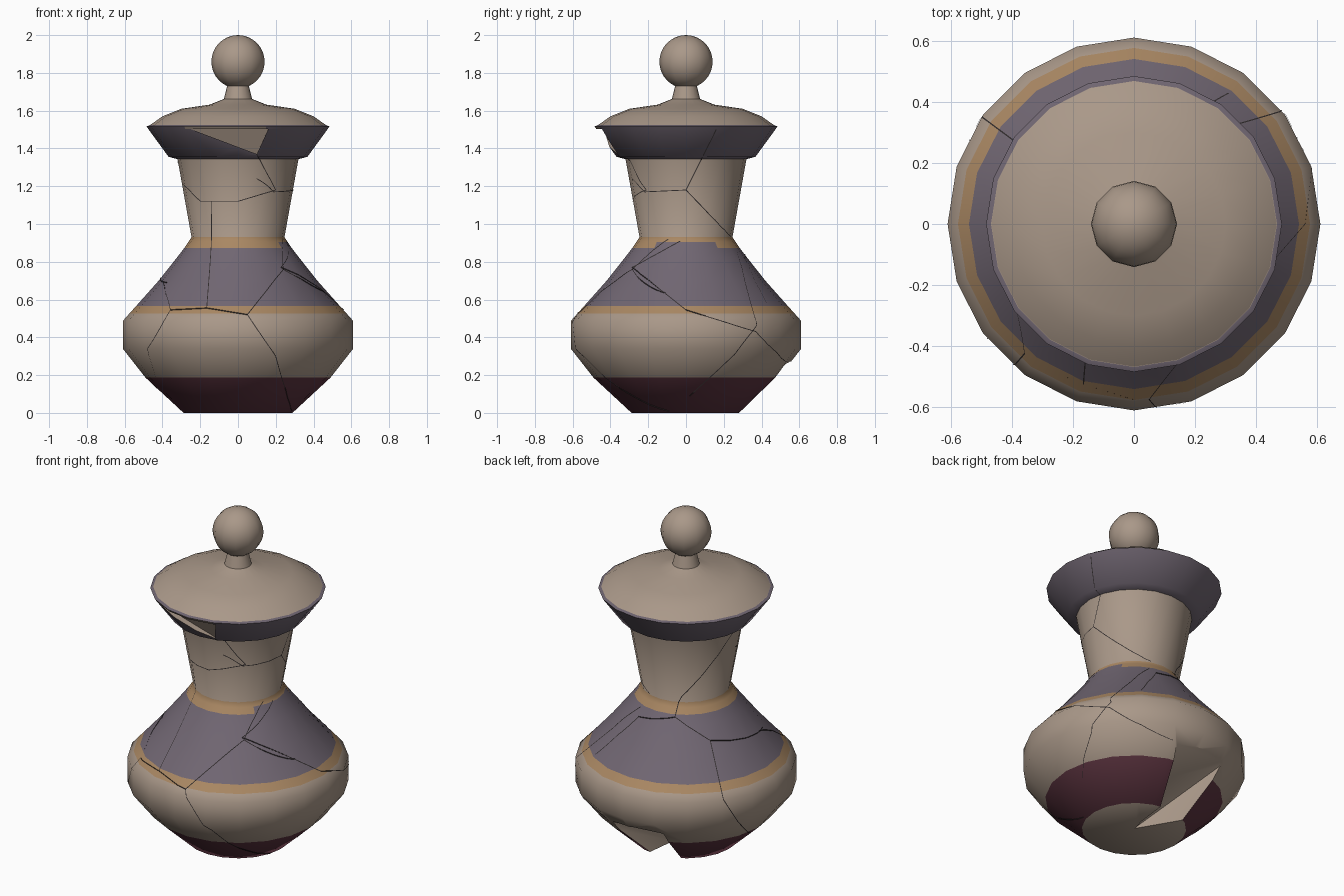
import bpy, bmesh, math
from mathutils import Vector

if "Cube" in bpy.data.objects:
    bpy.data.objects.remove(bpy.data.objects["Cube"])

N = 20  # sides of the turned body


def material(name, col):
    m = bpy.data.materials.new(name)
    m.diffuse_color = (*col, 1)
    m.use_nodes = True
    m.node_tree.nodes["Principled BSDF"].inputs["Base Color"].default_value = m.diffuse_color
    return m


TAN, PURPLE, ORANGE, MAROON = range(4)
mats = [material("tan clay", (0.40, 0.315, 0.25)),
        material("purple glaze", (0.165, 0.135, 0.17)),
        material("orange band", (0.40, 0.245, 0.125)),
        material("maroon foot", (0.11, 0.035, 0.052))]
crack_mat = material("dark crack", (0.03, 0.025, 0.025))


def make_object(name, bm, materials):
    bmesh.ops.recalc_face_normals(bm, faces=bm.faces)
    me = bpy.data.meshes.new(name)
    bm.to_mesh(me)
    bm.free()
    ob = bpy.data.objects.new(name, me)
    for m in materials:
        me.materials.append(m)
    bpy.context.collection.objects.link(ob)
    return ob


def activate(ob):
    bpy.ops.object.select_all(action='DESELECT')
    ob.select_set(True)
    bpy.context.view_layer.objects.active = ob


def smooth(ob, angle=45):
    activate(ob)
    bpy.ops.object.shade_smooth_by_angle(angle=math.radians(angle))


def lathe(name, profile, n=N):
    """profile: (radius, z, colour of the band above)"""
    bm = bmesh.new()
    rings = [[bm.verts.new((r * math.cos(2 * math.pi * i / n),
                            r * math.sin(2 * math.pi * i / n), z)) for i in range(n)]
             for r, z, _ in profile]
    for k in range(len(rings) - 1):
        for i in range(n):
            j = (i + 1) % n
            f = bm.faces.new((rings[k][i], rings[k][j], rings[k + 1][j], rings[k + 1][i]))
            f.material_index = profile[k][2]
    bm.faces.new(rings[0][::-1])
    bm.faces.new(rings[-1])
    return make_object(name, bm, mats)


# vase body with painted bands
profile = [(0.288, 0, MAROON), (0.49, 0.187, TAN), (0.61, 0.34, TAN), (0.61, 0.487, TAN),
           (0.576, 0.525, ORANGE), (0.54, 0.565, PURPLE), (0.42, 0.70, PURPLE),
           (0.325, 0.82, PURPLE), (0.285, 0.872, ORANGE), (0.263, 0.905, ORANGE),
           (0.246, 0.93, TAN), (0.32, 1.343, PURPLE), (0.368, 1.356, PURPLE),
           (0.475, 1.503, PURPLE), (0.484, 1.516, PURPLE), (0.468, 1.523, TAN)]
vase = lathe("vase_body", profile)
for f in vase.data.polygons:
    c = f.center
    if 0.875 < c.z < 0.90 and abs(math.atan2(c.y, c.x)) < 0.63:
        f.material_index = PURPLE          # shifted shard on the right side
    if 1.504 < c.z < 1.515 and c.y < 0 and -0.28 < c.x < 0.14:
        f.material_index = TAN             # bare lip over the rim chip


# missing shards, cut away to bare clay
def chip(name, pts):
    bm = bmesh.new()
    for p in pts:
        bm.verts.new(p)
    bmesh.ops.convex_hull(bm, input=bm.verts)
    cutter = make_object(name, bm, mats)
    cutter.hide_render = True
    mod = vase.modifiers.new(name, 'BOOLEAN')
    mod.operation = 'DIFFERENCE'
    mod.solver = 'EXACT'
    mod.object = cutter
    activate(vase)
    bpy.ops.object.modifier_apply(modifier=name)
    bpy.data.objects.remove(cutter)


def polar(az, r, z):
    return Vector((r * math.cos(math.radians(az)), r * math.sin(math.radians(az)), z))


chip("foot_chip", [polar(76, 0.57, 0.268), polar(112, 0.60, 0.285), polar(122, 0.42, -0.05),
                   polar(83, 0.42, -0.05), polar(110, 0.80, -0.03), polar(85, 0.80, -0.03),
                   (0, 0, -0.05), (0.0, 0.01, 0.004), (0.0, 0.32, 0.19)])
chip("rim_chip", [(-0.25, -0.7, 1.502), (0.16, -0.7, 1.502), (0.106, -0.7, 1.37),
                  (-0.25, -0.395, 1.502), (0.16, -0.43, 1.502), (0.10, -0.353, 1.37)])
smooth(vase)

# lid with stem
smooth(lathe("lid", [(0.468, 1.522, TAN), (0.40, 1.57, TAN), (0.30, 1.61, TAN),
                     (0.15, 1.632, TAN), (0.075, 1.662, TAN), (0.053, 1.75, TAN)]))

# round knob
bm = bmesh.new()
bmesh.ops.create_uvsphere(bm, u_segments=12, v_segments=16, radius=0.141)
bmesh.ops.translate(bm, verts=bm.verts, vec=(0, 0, 1.859))
smooth(make_object("knob", bm, mats[:1]), 60)


# hairline cracks laid on the faceted surface
def radius(z):
    for (r0, z0, _), (r1, z1, _) in zip(profile, profile[1:]):
        if z0 <= z <= z1:
            return r0 + (r1 - r0) * (z - z0) / (z1 - z0)
    return profile[-1][0]


def on_surface(view, u, z):
    r = radius(z)
    a = math.radians(view) + math.asin(max(-1, min(1, u / r)))
    half = math.pi / N
    r *= math.cos(half) / math.cos(a % (2 * half) - half)
    return Vector((math.cos(a) * (r + 0.002), math.sin(a) * (r + 0.002), z))


# each line: viewing azimuth, then (sideways, height) points seen from there
cracks = [
    (-90, [(0.10, 1.37), (0.2, 1.18), (0, 1.12), (-0.2, 1.12), (-0.29, 1.21)]),
    (-90, [(-0.14, 1.12), (-0.14, 0.92), (-0.165, 0.555)]),
    (-90, [(0.235, 0.92), (0.24, 0.76), (0.05, 0.52), (0.2, 0.3), (0.285, 0.01)]),
    (-90, [(0.24, 0.76), (0.465, 0.635)]),
    (-90, [(0.05, 0.52), (-0.165, 0.555), (-0.36, 0.545), (-0.4, 0.7)]),
    (-90, [(-0.36, 0.545), (-0.48, 0.34), (-0.44, 0.187)]),
    (0, [(0.16, 1.50), (0.0, 1.18), (0.235, 0.935)]),
    (0, [(0.0, 1.18), (-0.22, 1.17), (-0.285, 1.24)]),
    (0, [(0.27, 0.86), (0.34, 0.6), (0.376, 0.465), (0.26, 0.31), (0.02, 0.09)]),
    (0, [(-0.03, 0.91), (-0.285, 0.77), (0.0, 0.545), (0.37, 0.43), (0.53, 0.27)]),
    (135, [(0.31, 0.13), (0.104, 0.49), (0.07, 0.75), (0.41, 0.69)]),
    (135, [(0.07, 0.75), (-0.11, 0.86), (-0.066, 0.97), (0.225, 1.33)]),
    (135, [(-0.11, 0.86), (-0.29, 0.82), (-0.52, 0.58)]),
]
bm = bmesh.new()
for view, pts in cracks:
    for (u0, z0), (u1, z1) in zip(pts, pts[1:]):
        n = max(2, math.ceil(math.hypot(u1 - u0, z1 - z0) / 0.015))
        line = [on_surface(view, u0 + (u1 - u0) * i / n, z0 + (z1 - z0) * i / n)
                for i in range(n + 1)]
        prev = None
        for i, p in enumerate(line):
            d = line[min(i + 1, n)] - line[max(i - 1, 0)]
            side = d.cross(Vector((p.x, p.y, 0))).normalized() * 0.0022
            pair = (bm.verts.new(p - side), bm.verts.new(p + side))
            if prev:
                bm.faces.new((prev[0], prev[1], pair[1], pair[0]))
            prev = pair
make_object("crack_lines", bm, [crack_mat])
